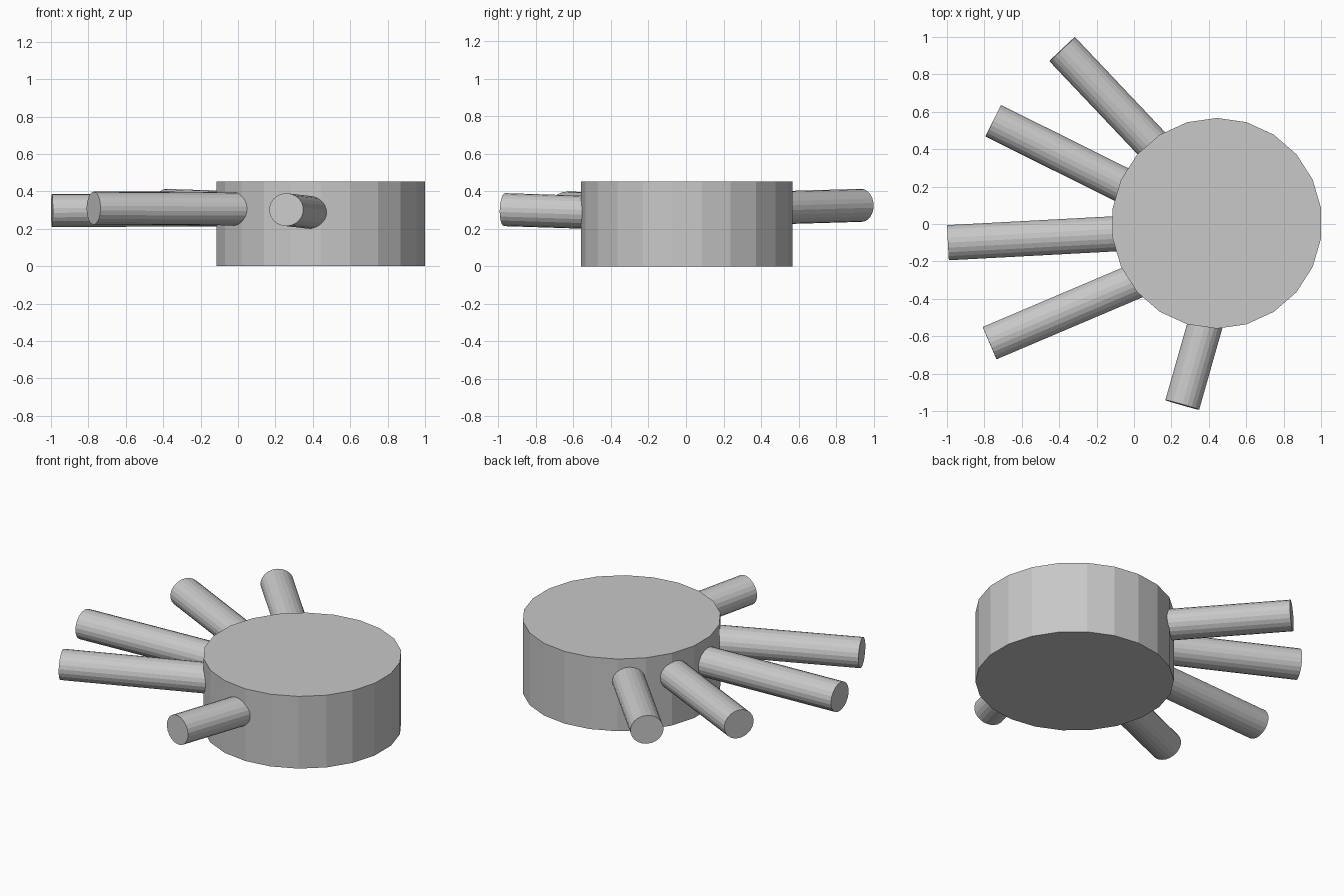
import bpy, bmesh, math
from mathutils import Vector

if "Cube" in bpy.data.objects:
    bpy.data.objects.remove(bpy.data.objects["Cube"])

grey = bpy.data.materials.new("plain grey")
grey.diffuse_color = (0.58, 0.58, 0.58, 1)
grey.use_nodes = True
grey.node_tree.nodes["Principled BSDF"].inputs["Base Color"].default_value = grey.diffuse_color

SIDES = 22


def prism(name, start, end, half_width, half_height):
    """Flat-shaded elliptical cylinder between two points."""
    start, end = Vector(start), Vector(end)
    axis = (end - start).normalized()
    # side and up directions across the axis
    side = Vector((1, 0, 0)) if abs(axis.z) > 0.9 else axis.cross(Vector((0, 0, 1))).normalized()
    up = side.cross(axis) if abs(axis.z) < 0.9 else Vector((0, 1, 0))
    bm = bmesh.new()
    rings = []
    for p in (start, end):
        ring = []
        for i in range(SIDES):
            a = 2 * math.pi * i / SIDES
            ring.append(bm.verts.new(p + side * half_width * math.sin(a) + up * half_height * math.cos(a)))
        rings.append(ring)
    low, high = rings
    for i in range(SIDES):
        j = (i + 1) % SIDES
        bm.faces.new((low[i], low[j], high[j], high[i]))
    bm.faces.new(low)
    bm.faces.new(high)
    bmesh.ops.recalc_face_normals(bm, faces=bm.faces)
    mesh = bpy.data.meshes.new(name)
    bm.to_mesh(mesh)
    bm.free()
    mesh.materials.append(grey)
    obj = bpy.data.objects.new(name, mesh)
    bpy.context.collection.objects.link(obj)
    return obj


# Drum body
prism("drum_body", (0.443, 0.004, 0), (0.443, 0.004, 0.452), 0.563, 0.563)

# Rods: outer end centre, then inner end just inside the drum
rods = [
    ((-0.384, 0.935, 0.325), (0.165, 0.355, 0.308)),
    ((-0.753, 0.552, 0.312), (0.050, 0.153, 0.308)),
    ((-0.995, -0.100, 0.298), (0.000, -0.047, 0.300)),
    ((-0.772, -0.637, 0.310), (0.080, -0.275, 0.306)),
    ((0.258, -0.967, 0.302), (0.408, -0.440, 0.285)),
]
for n, (outer, inner) in enumerate(rods, 1):
    prism(f"rod_{n}", inner, outer, 0.095, 0.088)
